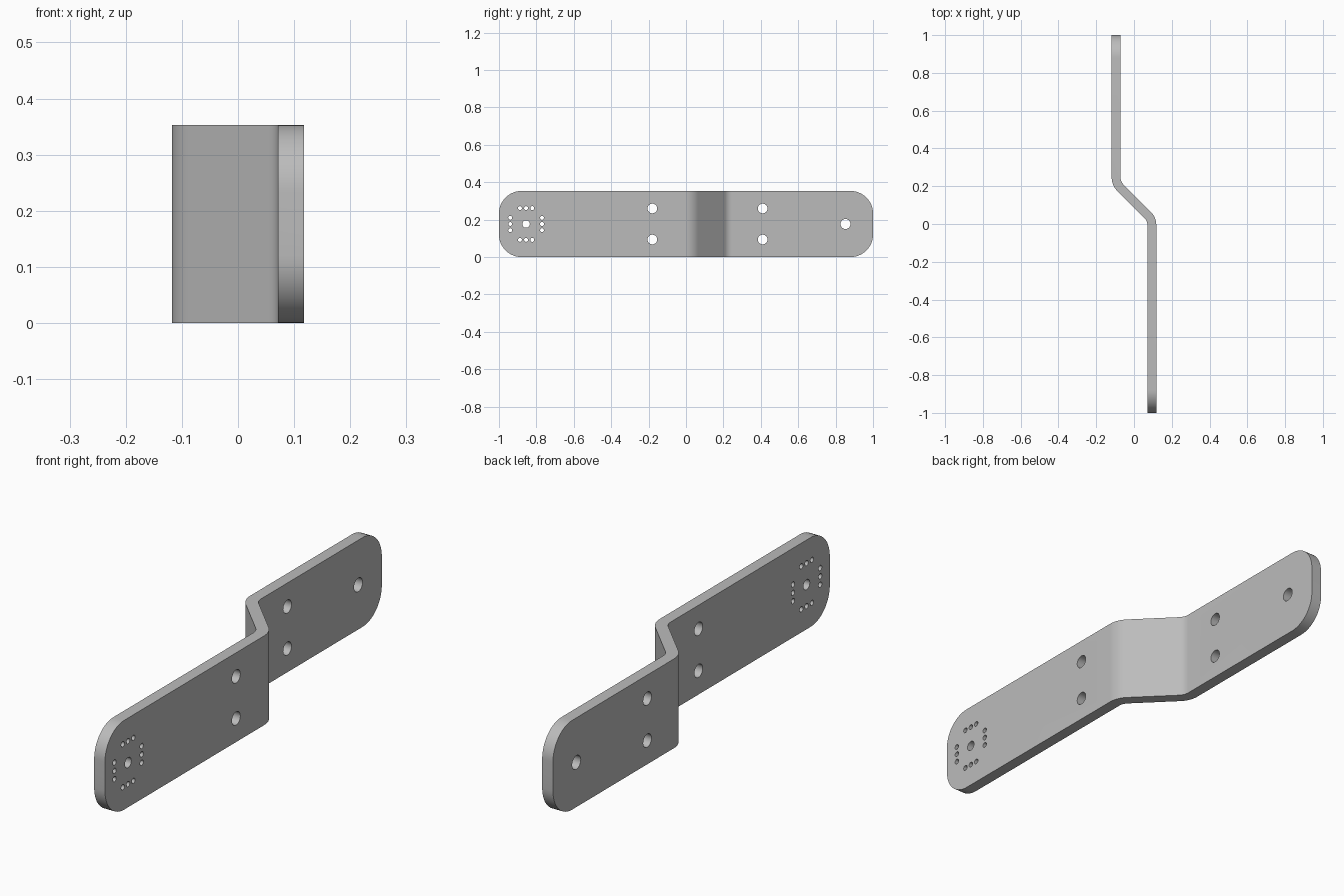
import bpy, bmesh, math
from mathutils import Vector

cube = bpy.data.objects.get("Cube")
if cube:
    bpy.data.objects.remove(cube, do_unlink=True)

HEIGHT = 0.353       # strip height
THICK = 0.047        # sheet thickness
OFFSET = 0.0945      # sideways offset of each flat from the centre
BEND_Y = 0.12        # middle of the sloped section
BEND_R = 0.075       # bend radius at mid thickness
CORNER_R = 0.12      # rounded end corners
MID_Z = HEIGHT / 2

steel = bpy.data.materials.new("plain_grey_steel")
steel.use_nodes = True
colour = (0.5, 0.5, 0.5, 1)
steel.diffuse_color = colour
steel.node_tree.nodes["Principled BSDF"].inputs["Base Color"].default_value = colour


def extrude_outline(name, points, direction):
    """Solid made by sweeping a closed flat outline along a direction."""
    bm = bmesh.new()
    face = bm.faces.new([bm.verts.new(p) for p in points])
    swept = bmesh.ops.extrude_face_region(bm, geom=[face])
    verts = [v for v in swept["geom"] if isinstance(v, bmesh.types.BMVert)]
    bmesh.ops.translate(bm, verts=verts, vec=direction)
    bmesh.ops.recalc_face_normals(bm, faces=bm.faces)
    mesh = bpy.data.meshes.new(name)
    bm.to_mesh(mesh)
    bm.free()
    obj = bpy.data.objects.new(name, mesh)
    bpy.context.collection.objects.link(obj)
    return obj


def arc(cx, cy, r, start, end, steps):
    angles = [math.radians(start + (end - start) * i / steps) for i in range(steps + 1)]
    return [(cx + r * math.cos(a), cy + r * math.sin(a)) for a in angles]


def side_line(shift):
    """One side of the bent sheet, front to back, shifted towards +x."""
    tangent = BEND_R * math.tan(math.radians(22.5))
    front_y = BEND_Y - OFFSET - tangent
    back_y = BEND_Y + OFFSET + tangent
    line = [(OFFSET + shift, -1.0)]
    line += arc(OFFSET - BEND_R, front_y, BEND_R + shift, 0, 45, 12)
    line += arc(BEND_R - OFFSET, back_y, BEND_R - shift, 225, 180, 12)
    return line + [(shift - OFFSET, 1.0)]


# Bent sheet
outline = side_line(THICK / 2) + side_line(-THICK / 2)[::-1]
bracket = extrude_outline("bent_bracket", [(x, y, 0) for x, y in outline],
                          Vector((0, 0, HEIGHT)))
bracket.data.materials.append(steel)


def boolean(cutter, operation):
    cutter.hide_render = True
    mod = bracket.modifiers.new(operation.lower(), "BOOLEAN")
    mod.operation, mod.object, mod.solver = operation, cutter, "EXACT"
    bpy.context.view_layer.objects.active = bracket
    bpy.ops.object.modifier_apply(modifier=mod.name)
    bpy.data.objects.remove(cutter, do_unlink=True)


# Rounded ends, trimmed by a block seen from the side
across = Vector((0.6, 0, 0))
corners = []
for sy, sz, start in ((1, 1, 0), (-1, 1, 90), (-1, -1, 180), (1, -1, 270)):
    corners += arc(sy * (1 - CORNER_R), MID_Z + sz * (MID_Z - CORNER_R),
                   CORNER_R, start, start + 90, 14)
boolean(extrude_outline("end_trim", [(-0.3, y, z) for y, z in corners], across), "INTERSECT")

# Drilled holes: (y, z, radius)
holes = [(y, MID_Z + s * 0.083, 0.026) for y in (-0.18, 0.41) for s in (-1, 1)]
holes += [(0.853, MID_Z, 0.027), (-0.855, MID_Z, 0.02)]
for step in (-0.033, 0, 0.033):
    for s in (-1, 1):
        holes.append((-0.855 + step, MID_Z + s * 0.085, 0.0105))
        holes.append((-0.855 + s * 0.085, MID_Z + step, 0.0105))
for y, z, r in holes:
    ring = arc(y, z, r, 0, 360, 24)[:-1]
    boolean(extrude_outline("drill", [(-0.3, a, b) for a, b in ring], across), "DIFFERENCE")

# Smooth bends and holes, crisp edges
bpy.ops.object.select_all(action="DESELECT")
bracket.select_set(True)
bpy.context.view_layer.objects.active = bracket
bpy.ops.object.shade_smooth_by_angle(angle=math.radians(30))
